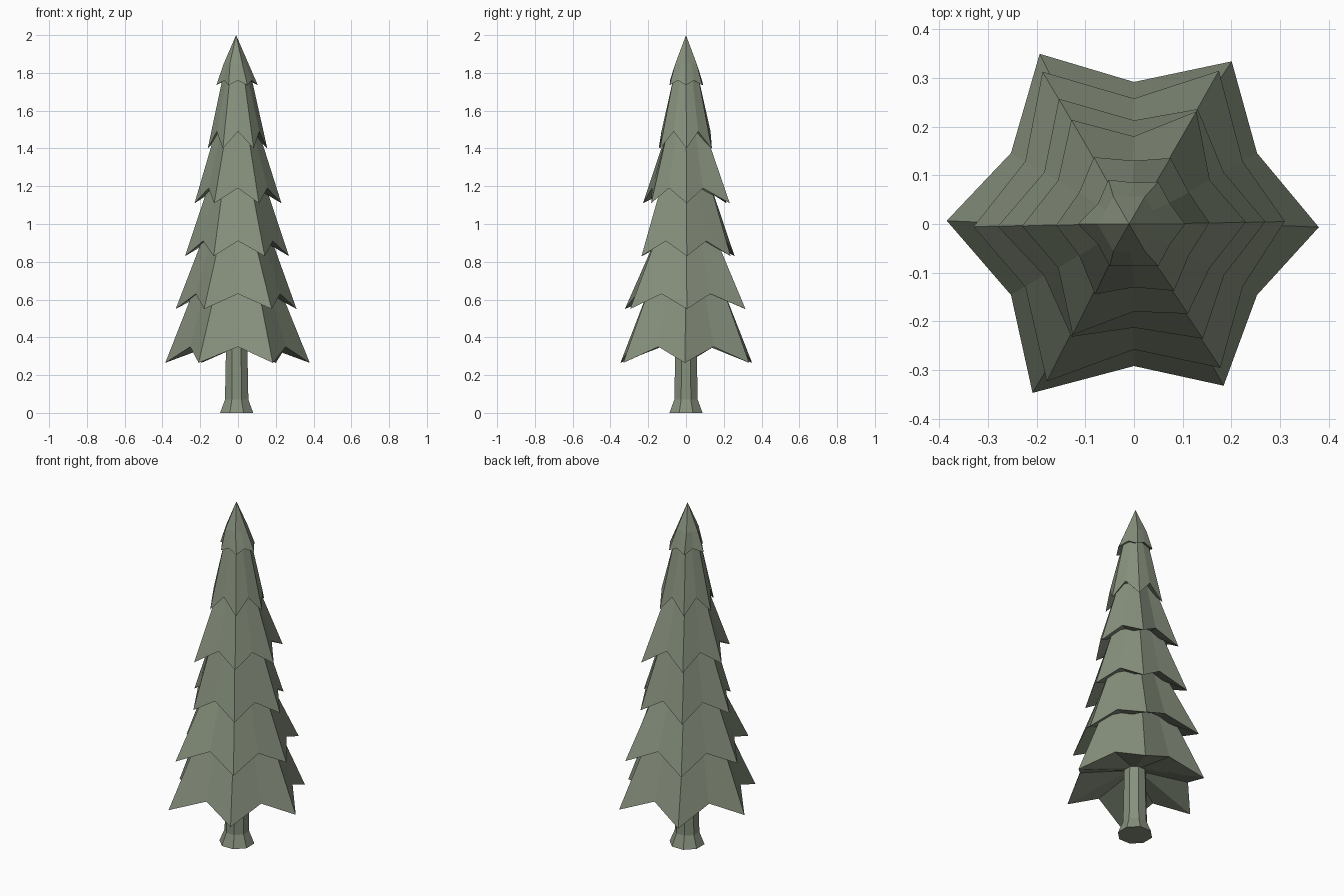
import bpy, bmesh
from math import cos, sin, radians
from mathutils import Vector

default = bpy.data.objects.get("Cube")
if default:
    bpy.data.objects.remove(default, do_unlink=True)

green = bpy.data.materials.new("grey_green")
green.use_nodes = True
COLOUR = (0.24, 0.28, 0.205, 1)
green.diffuse_color = COLOUR
green.node_tree.nodes["Principled BSDF"].inputs["Base Color"].default_value = COLOUR


def polar(radius, degrees, z, shift=0.0):
    a = radians(degrees)
    return Vector((radius * cos(a) + shift, radius * sin(a), z))


def loft(name, rings):
    """Join equal rings of points with faces and close both ends."""
    bm = bmesh.new()
    loops = [[bm.verts.new(p) for p in ring] for ring in rings]
    n = len(loops[0])
    for low, high in zip(loops, loops[1:]):
        for i in range(n):
            j = (i + 1) % n
            bm.faces.new((low[i], low[j], high[j], high[i]))
    bm.faces.new(loops[0][::-1])
    bm.faces.new(loops[-1])
    bmesh.ops.remove_doubles(bm, verts=bm.verts, dist=0.0005)
    bmesh.ops.recalc_face_normals(bm, faces=bm.faces)
    mesh = bpy.data.meshes.new(name)
    bm.to_mesh(mesh)
    bm.free()
    mesh.materials.append(green)
    obj = bpy.data.objects.new(name, mesh)
    bpy.context.collection.objects.link(obj)
    return obj


def star(radii, notch, z_tip, z_notch, twist=0):
    """Six drooping branch tips with raised notches between them."""
    points = []
    for i, r in enumerate(radii):
        points.append(polar(r, 60 * i + twist, z_tip))
        points.append(polar(notch, 60 * i + 30, z_notch))
    return points


def hexagon(radius, z, shift=-0.005):
    """Six corners plus the middle of each side."""
    return [polar(radius * (1 if i % 2 == 0 else cos(radians(30))), 30 * i, z, shift)
            for i in range(12)]


# Trunk with a flared foot
loft("trunk", [[polar(r, 45 * i + 22.5, z, -0.007) for i in range(8)]
               for r, z in ((0.095, 0), (0.067, 0.07), (0.06, 0.4))])

# Branch tiers: tip radii, notch radius, tip z, notch z, top radius, top z,
# underside radius, underside z
TIERS = [
    ((0.38, 0.39, 0.4, 0.385, 0.405, 0.38), 0.292, 0.265, 0.35, 0.225, 0.66, 0.06, 0.39),
    ((0.31, 0.36, 0.365, 0.33, 0.37, 0.345), 0.258, 0.55, 0.63, 0.175, 0.94, 0.18, 0.65),
    ((0.27, 0.27, 0.3, 0.28, 0.265, 0.275), 0.213, 0.83, 0.91, 0.145, 1.22, 0.14, 0.93),
    ((0.23, 0.265, 0.25, 0.23, 0.26, 0.215), 0.18, 1.11, 1.19, 0.105, 1.52, 0.11, 1.2),
    ((0.155, 0.155, 0.16, 0.16, 0.165, 0.16), 0.13, 1.4, 1.49, 0.075, 1.78, 0.08, 1.5),
]
for k, (tips, notch, z_tip, z_notch, r_top, z_top, r_in, z_in) in enumerate(TIERS):
    loft(f"branch_tier_{k + 1}", [
        hexagon(r_in, z_in),
        star(tips, notch, z_tip, z_notch, -1 if k == 0 else 1),
        hexagon(r_top, z_top),
    ])

# Pointed crown
loft("crown", [
    hexagon(0.05, 1.77),
    star((0.105, 0.1, 0.105, 0.115, 0.1, 0.1), 0.085, 1.735, 1.76),
    hexagon(0.065, 1.85, -0.01),
    hexagon(0.0001, 2, -0.01),
])
